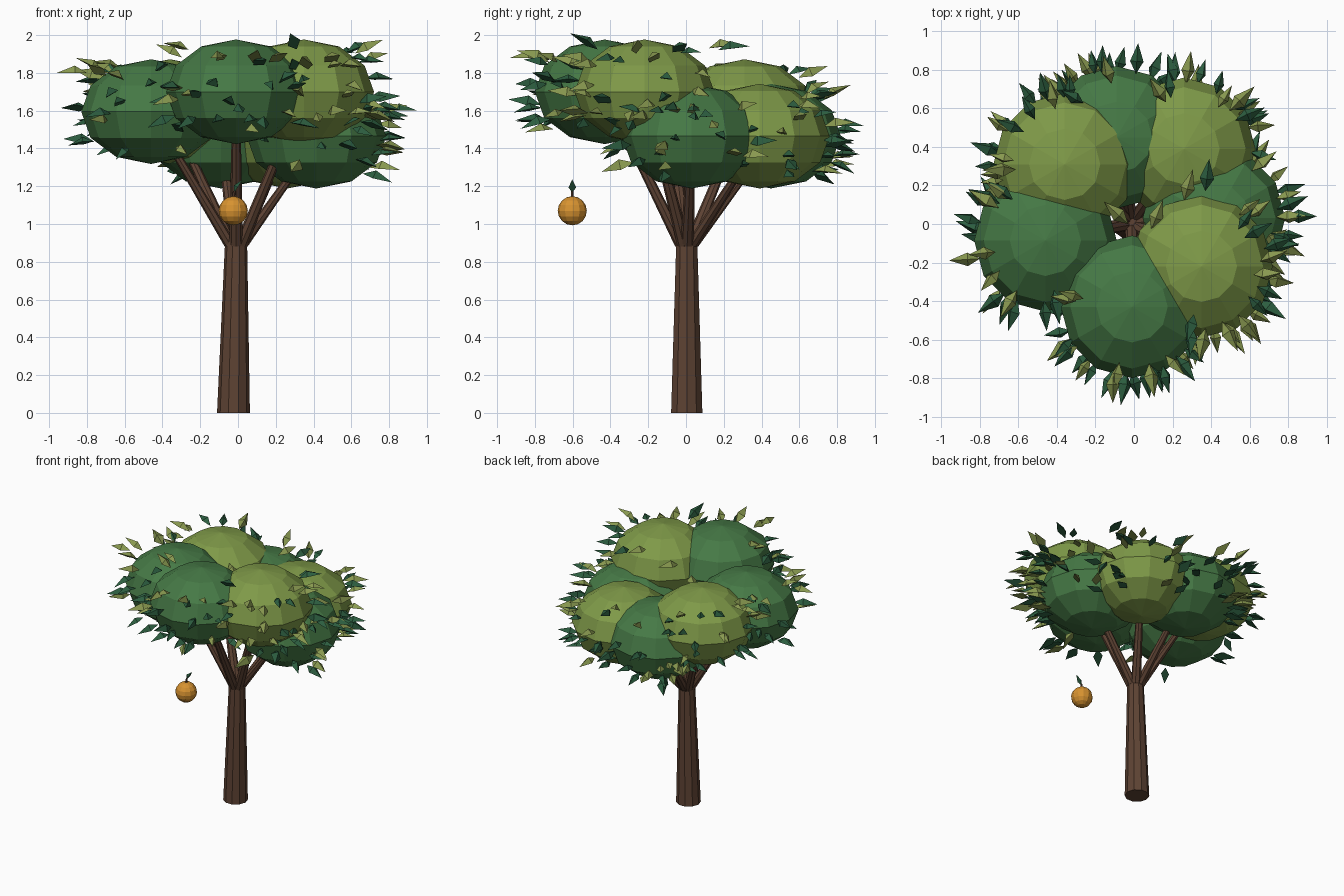
import bpy, bmesh, math, random
from mathutils import Vector, Matrix

if "Cube" in bpy.data.objects:
    bpy.data.objects.remove(bpy.data.objects["Cube"])

random.seed(8)


def material(name, rgb):
    m = bpy.data.materials.new(name)
    m.diffuse_color = (*rgb, 1)
    m.use_nodes = True
    m.node_tree.nodes["Principled BSDF"].inputs["Base Color"].default_value = m.diffuse_color
    return m


BARK = material("bark", (0.11, 0.055, 0.033))
DARK = material("dark_green", (0.06, 0.19, 0.06))
LIGHT = material("light_green", (0.21, 0.32, 0.065))
LEAF_DARK = material("leaf_dark", (0.025, 0.11, 0.05))
LEAF_LIGHT = material("leaf_light", (0.25, 0.32, 0.08))
ORANGE = material("orange_skin", (0.68, 0.29, 0.03))


def finish(bm, name, mats):
    bmesh.ops.recalc_face_normals(bm, faces=bm.faces[:])
    me = bpy.data.meshes.new(name)
    bm.to_mesh(me)
    bm.free()
    for m in mats:
        me.materials.append(m)
    ob = bpy.data.objects.new(name, me)
    bpy.context.collection.objects.link(ob)
    return ob


def limb(name, p0, p1, r0, r1, sides, mat):
    """Tapered log; rings stay level so the ends are horizontal."""
    bm = bmesh.new()
    rings = []
    for p, r in ((p0, r0), (p1, r1)):
        rings.append([bm.verts.new((p[0] + r * math.cos(a), p[1] + r * math.sin(a), p[2]))
                      for a in (2 * math.pi * i / sides for i in range(sides))])
    for i in range(sides):
        j = (i + 1) % sides
        bm.faces.new((rings[0][i], rings[0][j], rings[1][j], rings[1][i]))
    bm.faces.new(rings[0])
    bm.faces.new(rings[1])
    return finish(bm, name, [mat])


def ball(name, centre, r, rz, seg, rings, mat):
    bm = bmesh.new()
    bmesh.ops.create_uvsphere(bm, u_segments=seg, v_segments=rings, radius=1)
    bmesh.ops.transform(bm, verts=bm.verts[:],
                        matrix=Matrix.Translation(centre) @ Matrix.Diagonal((r, r, rz, 1)))
    return finish(bm, name, [mat])


def add_leaf(bm, base, yaw, pitch, length, width, mat_index, roll=0.0):
    """Pointed leaf with a raised central ridge."""
    m = (Matrix.Translation(base) @ Matrix.Rotation(yaw, 4, 'Z')
         @ Matrix.Rotation(-pitch, 4, 'Y') @ Matrix.Rotation(roll, 4, 'X'))
    pts = [(0, 0, 0), (0.4 * length, -width / 2, 0), (length, 0, 0),
           (0.4 * length, width / 2, 0), (0.4 * length, 0, width * 0.55)]
    v = [bm.verts.new(m @ Vector(p)) for p in pts]
    for idx in ((0, 1, 4), (1, 2, 4), (2, 3, 4), (3, 0, 4), (0, 3, 2, 1)):
        bm.faces.new([v[i] for i in idx]).material_index = mat_index


# Trunk
limb("trunk", (-0.024, 0.004, 0), (-0.01, 0.004, 0.92), 0.087, 0.058, 10, BARK)

# Foliage clumps: name, centre, material
R, RZ = 0.37, 0.277
CLUMPS = [("front", (-0.01, -0.43, 1.70), DARK),
          ("front_right", (0.35, -0.22, 1.70), LIGHT),
          ("left", (-0.46, -0.085, 1.595), DARK),
          ("back_left", (-0.36, 0.31, 1.595), LIGHT),
          ("back_right", (0.26, 0.39, 1.465), LIGHT),
          ("right", (0.415, 0.03, 1.465), DARK),
          ("back", (-0.09, 0.45, 1.465), DARK)]
for name, c, mat in CLUMPS:
    ball("clump_" + name, c, R, RZ, 12, 6, mat)
    # Branch from the trunk top into each clump
    start = Vector((-0.01, 0.004, 0.88))
    out = Vector((c[0], c[1], 0)).normalized() * 0.025
    limb("branch_" + name, start + out, (c[0] * 0.9, c[1] * 0.9, c[2] - 0.08),
         0.036, 0.022, 8, BARK)


def buried(p, skip):
    return any(n != skip and ((p.x - c[0]) / R) ** 2 + ((p.y - c[1]) / R) ** 2
               + ((p.z - c[2]) / RZ) ** 2 < 1 for n, c, _ in CLUMPS)


# Leaves sticking outwards around every clump, denser on the outer side
bm = bmesh.new()
for name, c, _ in CLUMPS:
    facing = math.atan2(c[1], c[0])
    for i in range(36):
        yaw = facing + random.gauss(0, 1.2)
        dz = random.uniform(-0.2, 0.23)
        k = math.sqrt(1 - (dz / RZ) ** 2)
        rad = R * (0.6 * k + 0.33)
        p = Vector((c[0] + rad * math.cos(yaw), c[1] + rad * math.sin(yaw), c[2] + dz))
        length = random.uniform(0.13, 0.19)
        d = Vector((math.cos(yaw), math.sin(yaw), 0))
        if buried(p + d * length * 0.6, name) or (p + d * length).xy.length > 0.95:
            continue
        add_leaf(bm, p, yaw + random.uniform(-0.3, 0.3), dz + random.uniform(-0.3, 0.3),
                 length, length * 0.42, random.randint(0, 1), random.uniform(-0.6, 0.6))
# Highest leaves and those over the centre
for x, y, z, yaw, col in ((0.37, 0.17, 1.92, 1.45, 0), (0.26, 0.12, 1.93, 1.3, 1),
                          (0.09, -0.03, 1.80, 1.2, 1), (-0.03, 0.0, 1.74, 2.4, 1)):
    add_leaf(bm, Vector((x, y, z)), yaw, 0.12, 0.17, 0.075, col)
# Outermost leaves to each side
for x, y, z, yaw, col in ((0.79, 0.04, 1.60, 0.0, 0), (-0.80, -0.18, 1.80, 3.2, 1),
                          (-0.11, -0.77, 1.88, -1.57, 1), (0.01, 0.78, 1.52, 1.5, 0)):
    add_leaf(bm, Vector((x, y, z)), yaw, 0.0, 0.16, 0.07, col)
finish(bm, "leaves", [LEAF_DARK, LEAF_LIGHT])

# Hanging fruit with stem and leaf
ball("fruit", (-0.025, -0.602, 1.07), 0.077, 0.077, 12, 8, ORANGE)
limb("fruit_stem", (-0.025, -0.602, 1.135), (-0.02, -0.602, 1.175), 0.009, 0.007, 6, BARK)
bm = bmesh.new()
add_leaf(bm, Vector((-0.02, -0.602, 1.165)), 0, 1.0, 0.085, 0.04, 0)
finish(bm, "fruit_leaf", [LEAF_DARK])
